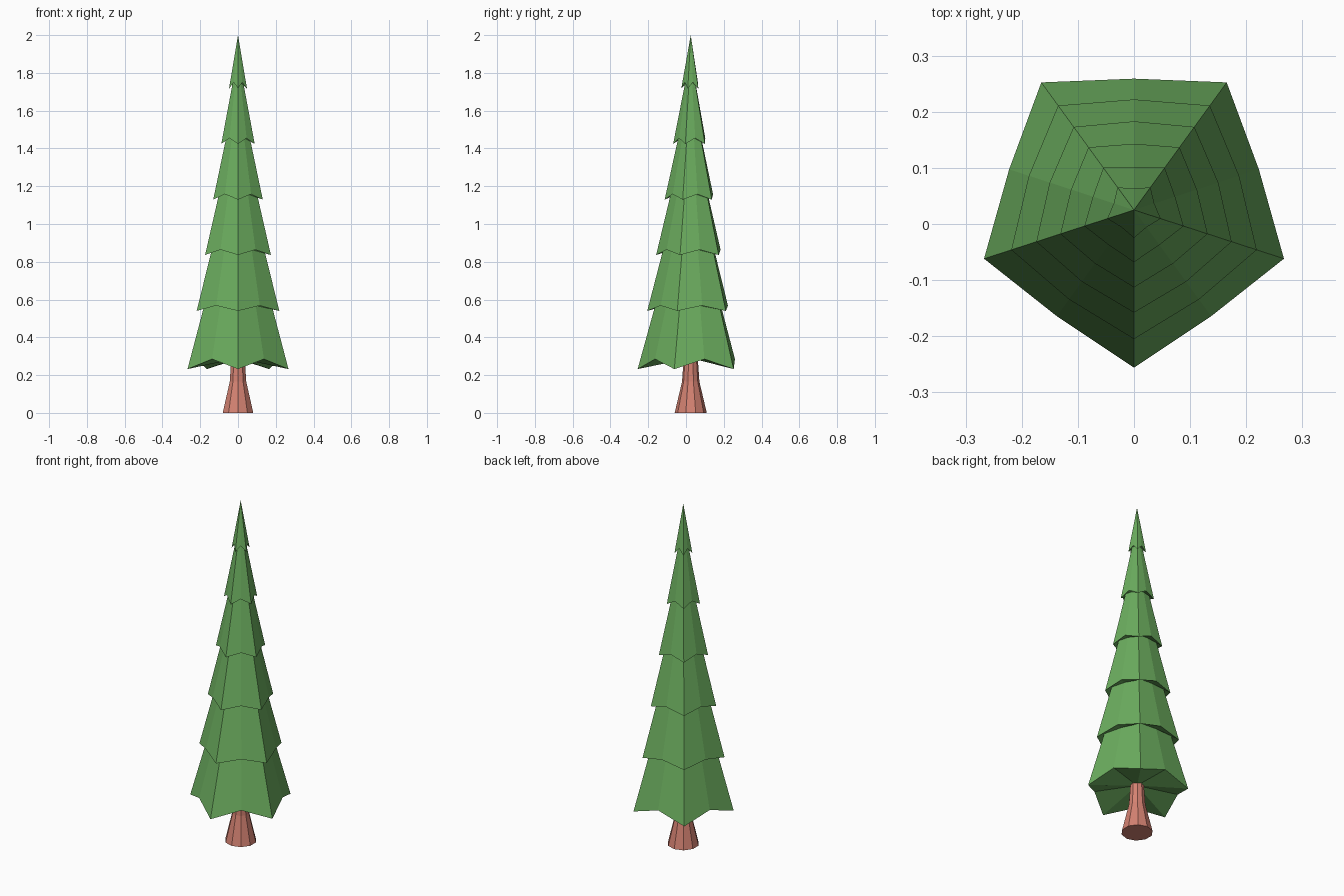
import bpy, bmesh, math

if "Cube" in bpy.data.objects:
    bpy.data.objects.remove(bpy.data.objects["Cube"])

CY = 0.025  # trunk axis offset in y


def material(name, rgb):
    m = bpy.data.materials.new(name)
    m.diffuse_color = (*rgb, 1)
    m.use_nodes = True
    m.node_tree.nodes["Principled BSDF"].inputs["Base Color"].default_value = m.diffuse_color
    return m


def ring(bm, r_even, r_odd, z_even, z_odd):
    """Ten-point ring: even points are branch tips, odd points the notches between."""
    out = []
    for i in range(10):
        a = -math.pi / 2 + i * math.pi / 5
        r, z = (r_odd, z_odd) if i % 2 else (r_even, z_even)
        out.append(bm.verts.new((r * math.cos(a), CY + r * math.sin(a), z)))
    return out


def bridge(bm, a, b):
    for i in range(10):
        j = (i + 1) % 10
        bm.faces.new((a[i], a[j], b[j], b[i]))


def fan(bm, loop, z):
    tip = bm.verts.new((0, CY, z))
    for i in range(10):
        bm.faces.new((loop[i], loop[(i + 1) % 10], tip))


def finish(bm, name, mat):
    bmesh.ops.recalc_face_normals(bm, faces=bm.faces[:])
    me = bpy.data.meshes.new(name)
    bm.to_mesh(me)
    bm.free()
    me.materials.append(mat)
    bpy.context.collection.objects.link(bpy.data.objects.new(name, me))


green = material("needle green", (0.15, 0.423, 0.114))
bark = material("bark red brown", (0.658, 0.223, 0.168))

# Foliage: stacked skirts (tip radius, notch radius, tip z, notch z, radius at skirt top)
tiers = [
    (0.281, 0.234, 0.232, 0.285, 0.188),
    (0.230, 0.197, 0.540, 0.568, 0.146),
    (0.183, 0.158, 0.836, 0.864, 0.106),
    (0.138, 0.118, 1.129, 1.158, 0.066),
    (0.093, 0.077, 1.424, 1.455, 0.029),
    (0.050, 0.038, 1.717, 1.750, 0),
]
bm = bmesh.new()
below = None
for k, (rt, rn, zt, zn, top) in enumerate(tiers):
    hem = ring(bm, rt, rn, zt, zn)
    if below:
        bridge(bm, below, hem)      # underside of the skirt
    else:
        fan(bm, hem, 0.29)          # bottom of the lowest skirt
    if top:
        z = tiers[k + 1][3]
        below = ring(bm, top, top * 0.85, z, z)
        bridge(bm, hem, below)
    else:
        fan(bm, hem, 2.0)           # pointed crown
finish(bm, "foliage", green)

# Trunk: ten-sided, flared at the foot
bm = bmesh.new()
rings = [ring(bm, r, r, z, z) for r, z in ((0.085, 0), (0.046, 0.165), (0.036, 0.31))]
for a, b in zip(rings, rings[1:]):
    bridge(bm, a, b)
bm.faces.new(rings[0])
bm.faces.new(rings[-1])
finish(bm, "trunk", bark)
